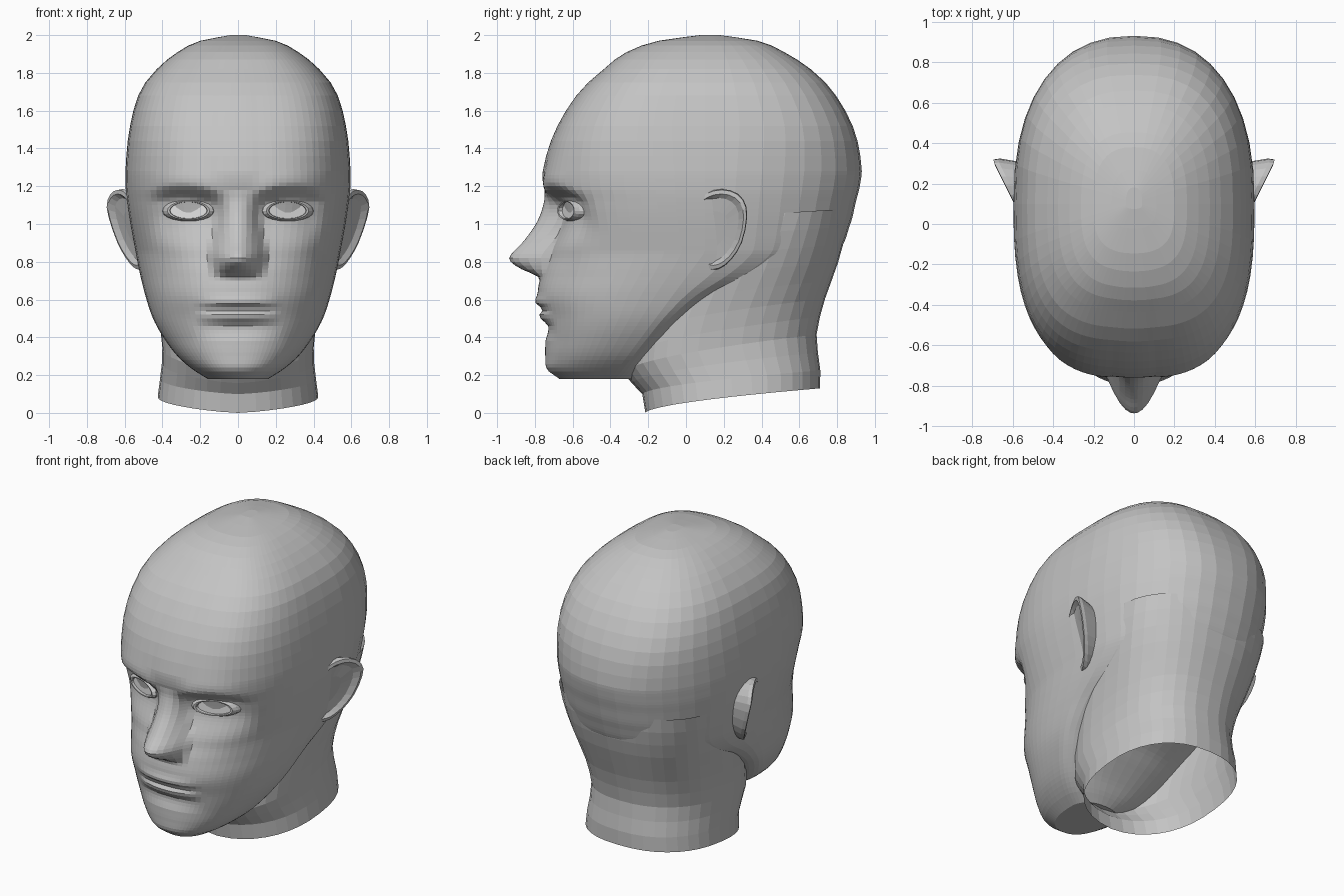
import bpy, bmesh, math

cube = bpy.data.objects.get("Cube")
if cube:
    bpy.data.objects.remove(cube, do_unlink=True)


def material(name, value):
    m = bpy.data.materials.new(name)
    m.use_nodes = True
    colour = (value, value, value, 1)
    m.diffuse_color = colour
    m.node_tree.nodes["Principled BSDF"].inputs["Base Color"].default_value = colour
    return m


GREY = material("plaster grey", 0.55)
WHITE = material("eye white", 1.0)


def table(rows, z, col):
    """Smooth interpolation of one column of rows sorted by height."""
    if z <= rows[0][0]:
        return rows[0][col]
    if z >= rows[-1][0]:
        return rows[-1][col]
    i = max(k for k in range(len(rows) - 1) if rows[k][0] <= z)

    def slope(k):
        a, b = rows[max(k - 1, 0)], rows[min(k + 1, len(rows) - 1)]
        return (b[col] - a[col]) / (b[0] - a[0])
    h = rows[i + 1][0] - rows[i][0]
    t = (z - rows[i][0]) / h
    s = t * t * (3 - 2 * t)
    return (rows[i][col] * (1 - s) + rows[i + 1][col] * s
            + h * t * (1 - t) * ((1 - t) * slope(i) - t * slope(i + 1)))


def step(a, b, v):
    t = min(max((v - a) / (b - a), 0), 1)
    return t * t * (3 - 2 * t)


def loft(name, rings, capped=True, mats=(GREY,), end_mat=0):
    """Skin a list of equal-length closed rings."""
    bm = bmesh.new()
    loops = [[bm.verts.new(p) for p in ring] for ring in rings]
    n = len(rings[0])
    for a, b in zip(loops, loops[1:]):
        for i in range(n):
            j = (i + 1) % n
            bm.faces.new((a[i], a[j], b[j], b[i]))
    if capped:
        bm.faces.new(loops[0][::-1])
        bm.faces.new(loops[-1]).material_index = end_mat
    bmesh.ops.recalc_face_normals(bm, faces=bm.faces)
    me = bpy.data.meshes.new(name)
    bm.to_mesh(me)
    bm.free()
    for m in mats:
        me.materials.append(m)
    ob = bpy.data.objects.new(name, me)
    bpy.context.collection.objects.link(ob)


# Skull: height, front y, back y, half width
SKULL = [
    (.18, -.67, -.27, .16), (.23, -.735, -.22, .24), (.3, -.745, -.16, .32),
    (.4, -.745, -.06, .395), (.5, -.755, .05, .45), (.62, -.785, .27, .49),
    (.74, -.765, .62, .52), (.84, -.73, .795, .54), (1, -.705, .87, .57),
    (1.12, -.72, .9, .588), (1.2, -.75, .92, .595), (1.3, -.75, .93, .595),
    (1.5, -.685, .89, .575), (1.7, -.56, .78, .52), (1.82, -.43, .66, .43),
    (1.91, -.31, .52, .32), (1.97, -.14, .38, .2), (2, .08, .18, .04)]
# Nose: height, projection, half width
NOSE = [(.7, 0, .14), (.725, .02, .145), (.76, .11, .145), (.8, .185, .15),
        (.83, .2, .155), (.9, .15, .145), (1, .09, .12), (1.1, .04, .1), (1.18, .005, .11)]
# Lips: height, projection
LIPS = [(.38, 0), (.46, -.02), (.5, .015), (.53, .012), (.55, -.02),
        (.565, .008), (.59, .018), (.63, 0)]


def centre(z):
    return .1 - .5 * min(max((.85 - z) / .67, 0), 1)


def features(x, z):
    """Forward relief of the face at a point."""
    x = abs(x)
    out = table(NOSE, z, 1) * max(0, 1 - (x / table(NOSE, z, 2)) ** 2) ** 1.2
    out += table(LIPS, z, 1) * max(0, 1 - (x / .23) ** 2)
    brow = 1.195 - ((x - .3) / .95) ** 2
    span = step(.05, .16, x) * (1 - step(.36, .5, x))
    out -= .055 * span * (1 - step(brow - .07, brow + .01, z)) * step(.84, 1.06, z)
    out += .012 * span * step(brow - .01, brow + .02, z) * (1 - step(brow + .03, brow + .13, z))
    out += .012 * math.exp(-((x - .38) / .1) ** 2 - ((z - .88) / .1) ** 2)
    return out


def face_y(x, z):
    n = 2.3 + .4 * step(.7, 1.1, z) + .3 * step(1.2, 1.6, z)
    r = min(abs(x) / table(SKULL, z, 3), 1)
    cy = centre(z)
    k = (1 - r ** n) ** (1 / n)
    return cy + (table(SKULL, z, 1) - cy) * k - features(x, z) * min(1, 2 * k)


def soft(v, power):
    return math.copysign(abs(v) ** power, v)


FRONT, BACK = 22, 10


def skull_ring(z):
    w, cy, back = table(SKULL, z, 3), centre(z), table(SKULL, z, 2)
    power = .87 - .1 * step(1.2, 1.6, z)
    pts = []
    for i in range(-FRONT, FRONT + 1):
        x = w * math.sin(soft(i / FRONT, 1.25) * math.pi / 2)
        pts.append((x, face_y(x, z), z))
    for i in range(1, 2 * BACK):
        a = math.pi * i / (2 * BACK)
        pts.append((w * soft(math.cos(a), power), cy + (back - cy) * soft(math.sin(a), power), z))
    return pts


levels = [.18 + .02 * i for i in range(56)]
levels += [1.36, 1.44, 1.52, 1.6, 1.68, 1.75, 1.82, 1.87, 1.91, 1.945, 1.97, 1.988, 2]
loft("head", [skull_ring(z) for z in levels])

# Neck: back height, front height, front y, back y, half width
NECK = [(.13, 0, -.215, .71, .425), (.25, .12, -.24, .71, .41),
        (.4, .2, -.33, .69, .4), (.6, .4, -.3, .735, .425),
        (.78, .65, -.2, .8, .47), (.95, .85, -.1, .845, .505), (1.08, 1, 0, .86, .52)]


def neck_ring(zb):
    zf, front, back, w = (table(NECK, zb, col) for col in range(1, 5))
    pts = []
    for i in range(36):
        a = math.tau * i / 36
        y = (front + back) / 2 + (back - front) / 2 * soft(math.sin(a), .85)
        u = max(y - front, 0) / (back - front)
        pts.append((w * soft(math.cos(a), .85), y, zf + (zb - zf) * u ** .6))
    return pts


loft("neck", [neck_ring(.13 + .095 * i) for i in range(11)], capped=False)


# Eyes: raised almond lids around a recessed white
def eye_ring(side, scale, offset):
    pts = []
    for i in range(20):
        a = math.tau * i / 20
        s = math.sin(a)
        x = .262 + .1 * scale * math.cos(a)
        z = 1.07 + (.047 if s > 0 else .042) * scale * s
        pts.append((side * x, face_y(.262, 1.07) + .4 * (x - .262) + offset, z))
    return pts


# Ears: wedge flaring outward toward the back, with a rim and a hollow
def ear_ring(side, scale, inset, shift=0):
    pts = []
    for i in range(24):
        a = math.tau * i / 24
        s = math.sin(a)
        y = .165 + shift + scale * ((.15 + .03 * s) * math.cos(a) + .025 * s)
        z = .97 + scale * .215 * soft(s, .85)
        x = .545 + .5 * y - .24 * max(0, 1.1 - z) - inset
        pts.append((side * x, y, z))
    return pts


for side, label in ((1, "left"), (-1, "right")):
    loft(label + "_eye",
         [eye_ring(side, 1.5, .06), eye_ring(side, 1.32, .002), eye_ring(side, 1.12, -.018),
          eye_ring(side, 1, -.016), eye_ring(side, .97, .002)],
         mats=(GREY, WHITE), end_mat=1)
    loft(label + "_ear",
         [ear_ring(side, .85, .16), ear_ring(side, .93, .09), ear_ring(side, 1, .03),
          ear_ring(side, .98, .005), ear_ring(side, .88, .002),
          ear_ring(side, .78, .025, -.01), ear_ring(side, .45, .03, -.02)])
